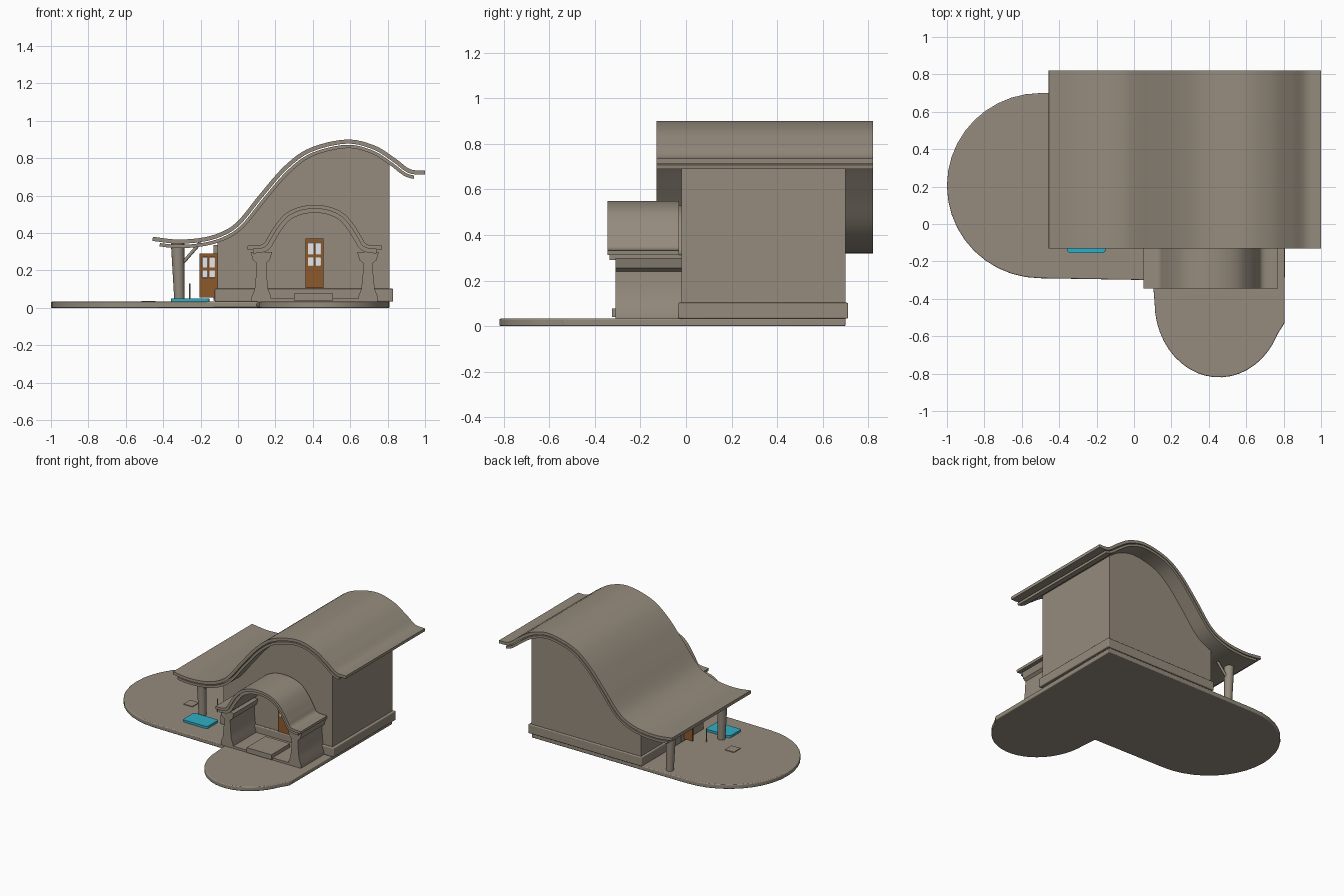
import bpy, bmesh, math
from mathutils import Vector

if "Cube" in bpy.data.objects:
    bpy.data.objects.remove(bpy.data.objects["Cube"])


def material(name, rgb):
    m = bpy.data.materials.new(name)
    m.diffuse_color = (*rgb, 1)
    m.use_nodes = True
    m.node_tree.nodes["Principled BSDF"].inputs["Base Color"].default_value = m.diffuse_color
    return m


STONE = material("warm grey", (0.30, 0.26, 0.205))
WOOD = material("door brown", (0.27, 0.10, 0.025))
CYAN = material("cyan", (0.03, 0.42, 0.55))
PANE = material("pale pane", (0.92, 0.92, 0.92))


def finish(name, bm, mat, bevel=0):
    bmesh.ops.recalc_face_normals(bm, faces=bm.faces)
    me = bpy.data.meshes.new(name)
    bm.to_mesh(me)
    bm.free()
    ob = bpy.data.objects.new(name, me)
    bpy.context.collection.objects.link(ob)
    me.materials.append(mat)
    if bevel:
        b = ob.modifiers.new("bevel", "BEVEL")
        b.width, b.segments = bevel, 3
    bpy.ops.object.select_all(action='DESELECT')
    ob.select_set(True)
    bpy.context.view_layer.objects.active = ob
    bpy.ops.object.shade_smooth_by_angle(angle=math.radians(30))
    return ob


def prism(name, pts, lo, hi, mat=STONE, axis='y', bevel=0):
    """Extrude a closed outline: (x, z) along y, or (x, y) along z."""
    bm = bmesh.new()
    put = (lambda p, d: (p[0], d, p[1])) if axis == 'y' else (lambda p, d: (p[0], p[1], d))
    face = bm.faces.new([bm.verts.new(put(p, lo)) for p in pts])
    move = Vector(put((0, 0), hi - lo))
    ext = bmesh.ops.extrude_face_region(bm, geom=[face], use_keep_orig=True)
    bmesh.ops.translate(bm, vec=move, verts=[g for g in ext["geom"] if isinstance(g, bmesh.types.BMVert)])
    return finish(name, bm, mat, bevel)


def box(name, x0, x1, y0, y1, z0, z1, mat=STONE, bevel=0):
    return prism(name, [(x0, z0), (x1, z0), (x1, z1), (x0, z1)], y0, y1, mat, bevel=bevel)


def rod(name, a, b, r0, r1, mat=STONE):
    a, b = Vector(a), Vector(b)
    bm = bmesh.new()
    bmesh.ops.create_cone(bm, cap_ends=True, segments=16, radius1=r0, radius2=r1, depth=(b - a).length)
    bmesh.ops.rotate(bm, matrix=(b - a).to_track_quat('Z', 'Y').to_matrix(), verts=bm.verts)
    bmesh.ops.translate(bm, vec=(a + b) / 2, verts=bm.verts)
    return finish(name, bm, mat)


def spline(pts, n=6):
    """Smooth curve through the points."""
    p = [Vector(q) for q in pts]
    p = [2 * p[0] - p[1]] + p + [2 * p[-1] - p[-2]]
    out = []
    for i in range(1, len(p) - 2):
        a, b, c, d = p[i - 1:i + 3]
        for k in range(n):
            t = k / n
            out.append(0.5 * (2 * b + (c - a) * t + (2 * a - 5 * b + 4 * c - d) * t * t
                              + (3 * b - a - 3 * c + d) * t ** 3))
    return out + [p[-2]]


def offset(curve, d):
    """Shift a left-to-right curve downwards along its normal."""
    res = []
    for i, p in enumerate(curve):
        t = (curve[min(i + 1, len(curve) - 1)] - curve[max(i - 1, 0)]).normalized()
        res.append(p + Vector((t.y, -t.x)) * d)
    return res


def sheet(name, curve, d0, d1, lo, hi):
    return prism(name, offset(curve, d0) + offset(curve, d1)[::-1], lo, hi)


def arc(cx, cy, rx, ry, a0, a1, n=20):
    return [(cx + rx * math.cos(math.radians(a0 + (a1 - a0) * i / n)),
             cy + ry * math.sin(math.radians(a0 + (a1 - a0) * i / n))) for i in range(n + 1)]


# ground slab: rounded left end and rounded front lobe
slab = [(0.81, 0.7)] + arc(-0.5, 0.205, 0.5, 0.495, 90, 270) + [(0.1, -0.3)]
slab += arc(0.455, -0.42, 0.345, 0.4, 180, 335) + [(0.805, -0.53)]
prism("ground_slab", slab, 0, 0.033, axis='z', bevel=0.006)

# main wavy roof in two sheets
roof = spline([(-0.455, 0.38), (-0.33, 0.366), (-0.2, 0.374), (-0.09, 0.405), (0.0, 0.465), (0.118, 0.61),
               (0.25, 0.76), (0.385, 0.855), (0.58, 0.9), (0.73, 0.868), (0.84, 0.80), (0.92, 0.742), (1.0, 0.735)])
sheet("roof_upper", roof, 0, 0.022, -0.13, 0.82)
sheet("roof_lower", [p for p in roof if -0.42 < p.x < 0.96], 0.028, 0.046, -0.13, 0.82)

# house body under the roof curve, and plinth
top = [p for p in offset(roof, 0.04) if -0.105 < p.x < 0.805]
body = [(-0.11, 0.03), (0.81, 0.03), (0.81, top[-1].y)] + top[::-1] + [(-0.11, top[0].y)]
prism("house_walls", body, -0.02, 0.7)
box("plinth", -0.125, 0.83, -0.035, 0.712, 0.033, 0.103, bevel=0.006)

# front porch: arched roof in two layers
CX = 0.41
half = [(0.36, 0.332), (0.28, 0.34), (0.25, 0.38), (0.21, 0.444), (0.155, 0.505), (0.08, 0.54)]
arch = spline([(CX - x, z) for x, z in half] + [(CX, 0.55)] + [(CX + x, z) for x, z in half[::-1]])
sheet("porch_roof_upper", arch, 0, 0.02, -0.345, -0.03)
sheet("porch_roof_lower", [p for p in arch if abs(p.x - CX) < 0.335], 0.02, 0.042, -0.335, -0.02)

# porch side walls with column-shaped ends
col = [(0.052, 0.033), (0.052, 0.06), (0.036, 0.1), (0.028, 0.18), (0.026, 0.24), (0.045, 0.255), (0.058, 0.3)]
for side, label in ((-1, "left"), (1, "right")):
    c = CX + side * 0.285
    prism("porch_wall_" + label, [(c + x, z) for x, z in col] + [(c - x, z) for x, z in col[::-1]], -0.31, -0.02)
box("porch_floor", 0.17, 0.65, -0.31, -0.02, 0.033, 0.05)
box("porch_step", 0.3, 0.508, -0.325, -0.1, 0.04, 0.078)


# doors with four pale panes
def door(name, x0, x1, y0, y1, z0, z1):
    box(name, x0, x1, y0, y1, z0, z1, WOOD)
    w, h = x1 - x0, z1 - z0
    for i in range(2):
        for j, (a, b) in enumerate(((0.45, 0.62), (0.68, 0.92))):
            px = x0 + w * (0.14 + 0.4 * i)
            box(f"{name}_pane_{i}{j}", px, px + w * 0.32, y0 - 0.003, y1 + 0.003, z0 + h * a, z0 + h * b, PANE, 0.002)


door("front_door", 0.36, 0.457, -0.032, -0.018, 0.105, 0.37)
door("side_door", -0.205, -0.11, 0.2, 0.212, 0.055, 0.29)
box("side_door_frame", -0.13, -0.1, 0.212, 0.24, 0.04, 0.335)

# arched moulding over the front door
prism("door_moulding", arc(0.407, 0.32, 0.13, 0.1, 0, 180) + arc(0.407, 0.32, 0.1, 0.075, 180, 0), -0.028, -0.015)

# side veranda posts with braces
for y, label in ((0.02, "front"), (0.64, "back")):
    rod("veranda_post_" + label, (-0.313, y, 0.03), (-0.323, y, 0.35), 0.027, 0.036)
    rod("post_brace_" + label, (-0.313, y, 0.22), (-0.2, y, 0.35), 0.009, 0.009)

# mat, paving stone and thin stake beside the side door
prism("cyan_mat", arc(-0.34, -0.035, 0.018, 0.018, 180, 90, 4) + arc(-0.17, -0.035, 0.018, 0.018, 90, 0, 4)
      + arc(-0.17, -0.137, 0.018, 0.018, 0, -90, 4) + arc(-0.34, -0.137, 0.018, 0.018, 270, 180, 4),
      0.033, 0.05, CYAN, 'z')
box("paving_stone", -0.515, -0.44, 0.08, 0.16, 0.03, 0.038)
rod("thin_stake", (-0.257, 0.12, 0.03), (-0.257, 0.12, 0.13), 0.004, 0.004)
